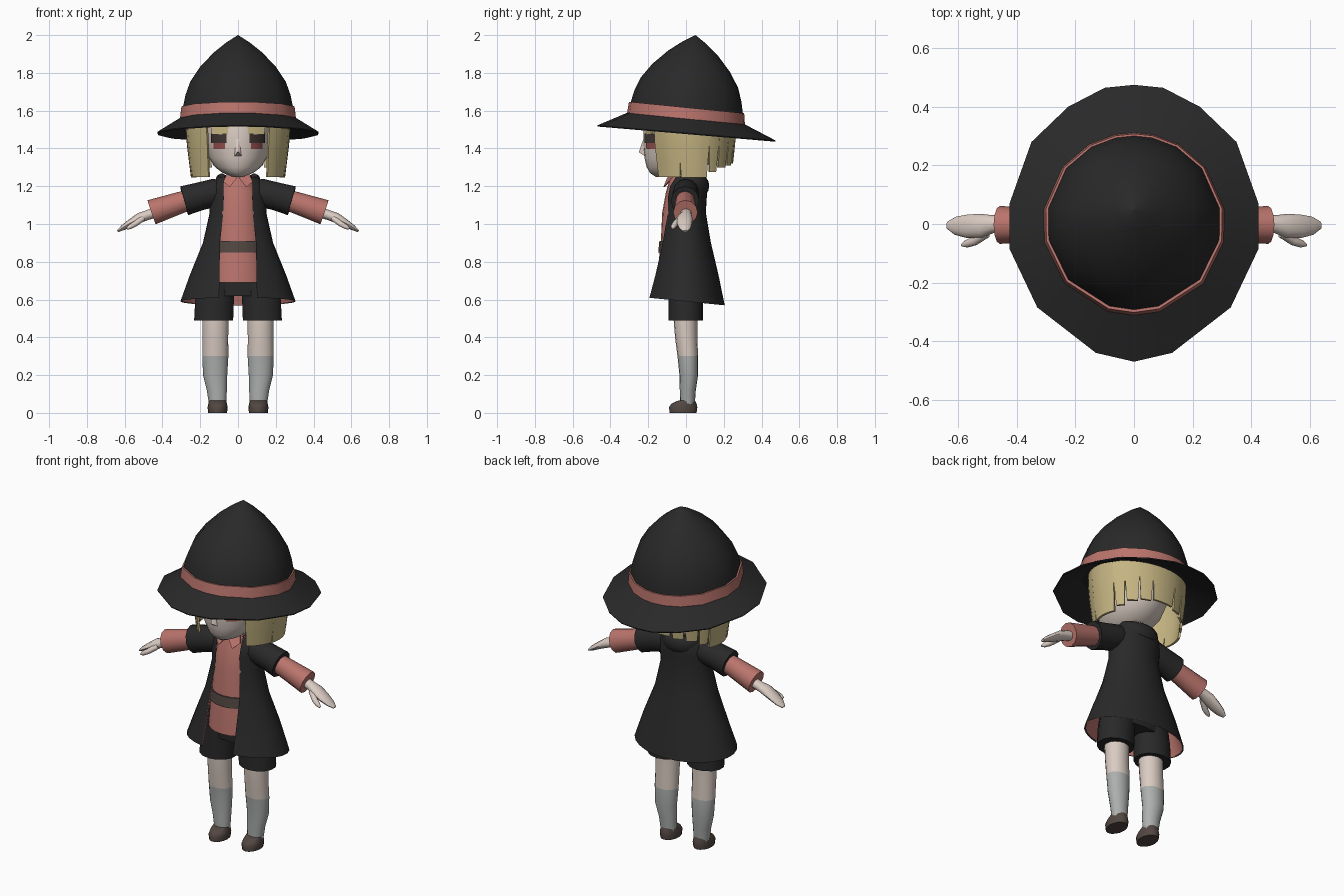
import bpy, bmesh, math
from mathutils import Vector

if "Cube" in bpy.data.objects:
    bpy.data.objects.remove(bpy.data.objects["Cube"])

def material(name, r, g, b):
    m = bpy.data.materials.new(name)
    m.diffuse_color = (r, g, b, 1)
    m.use_nodes = True
    m.node_tree.nodes["Principled BSDF"].inputs["Base Color"].default_value = m.diffuse_color
    return m

BLACK = material("charcoal cloth", .022, .022, .022)
RED = material("dusty red cloth", .49, .175, .15)
HAIR = material("straw hair", .56, .46, .225)
SKIN = material("pale skin", .70, .60, .54)
SOCK = material("grey sock", .42, .43, .43)
SHOE = material("brown leather", .085, .062, .054)
LID = material("dark eye", .055, .04, .038)
IRIS = material("red eye", .32, .085, .08)

def finish(name, bm, mats, angle=40):
    bmesh.ops.remove_doubles(bm, verts=bm.verts, dist=1e-5)
    bmesh.ops.recalc_face_normals(bm, faces=bm.faces)
    me = bpy.data.meshes.new(name)
    bm.to_mesh(me)
    bm.free()
    for m in mats:
        me.materials.append(m)
    for p in me.polygons:
        p.use_smooth = True
    me.set_sharp_from_angle(angle=math.radians(angle))
    ob = bpy.data.objects.new(name, me)
    bpy.context.collection.objects.link(ob)
    return ob

def loft(name, rings, mats, closed=True, caps=True, rule=None, angle=40):
    """Skin a list of point rings; rule(i) gives the material slot of band i."""
    bm = bmesh.new()
    vs = [[bm.verts.new(p) for p in r] for r in rings]
    n = len(vs[0])
    for i in range(len(vs) - 1):
        for j in range(n if closed else n - 1):
            k = (j + 1) % n
            f = bm.faces.new((vs[i][j], vs[i][k], vs[i + 1][k], vs[i + 1][j]))
            f.material_index = rule(i) if rule else 0
    if caps:
        bm.faces.new(vs[0])
        f = bm.faces.new(vs[-1])
        f.material_index = rule(len(vs) - 2) if rule else 0
    return finish(name, bm, mats, angle)

def ell(z, rx, yf, yb, cx=0, n=20, slope=0, t0=0, closed=True):
    """Horizontal elliptical ring, starting at the front, optionally open and tilted."""
    cy, ry, out = (yf + yb) / 2, (yb - yf) / 2, []
    for i in range(n):
        t = t0 + (2 * math.pi - 2 * t0) * i / (n if closed else n - 1)
        y = cy - ry * math.cos(t)
        out.append((cx + rx * math.sin(t), y, z + slope * y))
    return out

def tube(name, path, mat, n=12):
    """Tube along a mostly horizontal path of (centre, side radius, vertical radius)."""
    cs, rings = [Vector(p[0]) for p in path], []
    for i, (c, a, b) in enumerate(path):
        d = (cs[min(i + 1, len(cs) - 1)] - cs[max(i - 1, 0)]).normalized()
        s = Vector((0, 0, 1)).cross(d).normalized()
        u = d.cross(s)
        rings.append([cs[i] + s * a * math.cos(2 * math.pi * j / n)
                      + u * b * math.sin(2 * math.pi * j / n) for j in range(n)])
    return loft(name, rings, [mat])

# Hat: sixteen uneven corners, tilted back
half = [(0, .475), (.10, .465), (.225, .40), (.35, .28), (.425, .07),
        (.425, -.085), (.33, -.285), (.13, -.44), (0, -.47)]
brim = half + [(-x, y) for x, y in half[-2:0:-1]]
dirs = [Vector(p).normalized() for p in brim]
def hat_ring(r, z, c=0):
    return [(d.x * r, d.y * r + c, z - .1 * (d.y * r + c)) for d in dirs]
outer = [(x, y, 1.482 - .085 * y) for x, y in brim]
loft("hat_brim", [outer, hat_ring(.303, 1.562), hat_ring(.285, 1.55),
                  [(x * .995, y * .995, z - .006) for x, y, z in outer], outer], [BLACK], caps=False)
crown = [(.302, 1.55), (.297, 1.615), (.283, 1.68), (.258, 1.75), (.205, 1.83),
         (.13, 1.91), (.062, 1.965), (.0005, 2.005)]
loft("hat_crown", [hat_ring(r, z, .05 * ((z - 1.55) / .455) ** 1.3) for r, z in crown],
     [BLACK], angle=50)
loft("hat_band", [hat_ring(.30, 1.555), hat_ring(.312, 1.555), hat_ring(.305, 1.617, .003),
                  hat_ring(.29, 1.617, .003)], [RED], caps=False)

# Head, nose and neck: z, half width, front y, back y
HEAD = [(1.25, .03, -.16, -.05), (1.27, .08, -.19, .03), (1.30, .12, -.208, .10),
        (1.35, .153, -.22, .16), (1.42, .172, -.226, .20), (1.50, .185, -.226, .215),
        (1.58, .185, -.21, .21), (1.68, .13, -.13, .13)]
loft("head", [ell(*h, n=28) for h in HEAD], [SKIN])
loft("neck", [ell(1.15, .055, -.05, .06), ell(1.32, .055, -.05, .06)], [SKIN])
loft("nose", [[(-.022, -.212, 1.355), (.022, -.212, 1.355), (.012, -.222, 1.46), (-.012, -.222, 1.46)],
              [(-.004, -.25, 1.38), (.004, -.25, 1.38), (.003, -.236, 1.42), (-.003, -.236, 1.42)]],
     [SKIN], angle=70)

def face_y(x, z):
    for a, b in zip(HEAD, HEAD[1:]):
        if a[0] <= z <= b[0]:
            t = (z - a[0]) / (b[0] - a[0])
            rx, yf, yb = (a[k] + (b[k] - a[k]) * t for k in (1, 2, 3))
            return (yf + yb) / 2 - (yb - yf) / 2 * math.sqrt(1 - (x / rx) ** 2)

# Eyes: thin plates that follow the face
def face_plate(name, s, x0, x1, z0, z1, mat, off):
    rings = []
    for i in range(6):
        x = x0 + (x1 - x0) * i / 5
        rings.append([(s * x, face_y(x, z) - o, z)
                      for z, o in ((z0, off), (z1, off), (z1, off - .004), (z0, off - .004))])
    loft(name, rings, [mat])

# Hair: tapered strands around the head (start angle, end angle, bottom height)
def hair_point(deg, z):
    t, k = math.radians(deg), 1 - .45 * max(0, 1.47 - z)
    ry = .25 if deg < 90 else .235
    return Vector((.277 * k * math.sin(t), .03 - ry * k * math.cos(t), z))

def strand(name, s, a0, a1, zb):
    rings = []
    for i in range(5):
        z, taper = 1.585 + (zb - 1.585) * i / 4, max(0, i - 2) * .9
        row = [hair_point(a0 + taper + (a1 - a0 - 2 * taper) * j / 5, z) for j in range(6)]
        inner = [Vector((p.x * .95, .03 + (p.y - .03) * .95, p.z)) for p in row]
        rings.append([(p.x * s, p.y, p.z) for p in row + inner[::-1]])
    loft(name, rings, [HAIR])

STRANDS = [(-1.8, 32, 1.475), (37, 76, 1.25), (74, 114, 1.247), (114, 129, 1.275),
           (129, 147, 1.30), (147, 164, 1.31), (164, 181.8, 1.32)]

# Tunic with belt and collar
TUNIC = [(.69, .155, -.152, .12), (.85, .145, -.140, .11), (.91, .135, -.133, .10),
         (1.06, .12, -.126, .09), (1.17, .11, -.106, .09), (1.255, .065, -.08, .07)]
loft("tunic", [ell(*t) for t in TUNIC], [RED])
loft("belt", [ell(.85, .142, -.136, .11), ell(.85, .15, -.147, .115),
              ell(.91, .141, -.141, .107), ell(.91, .13, -.13, .10)], [SHOE], caps=False)

# Coat with red lining, open at the front: z, half width, front, back, opening
COAT = [(.59, .305, -.205, .205, .1), (.73, .255, -.175, .172, .098), (.9, .186, -.143, .132, .095),
        (1.06, .15, -.112, .105, .078), (1.14, .155, -.11, .11, .075), (1.2, .148, -.1, .11, .078),
        (1.25, .105, -.075, .1, .07)]
def coat(name, g, mat):
    loft(name, [ell(z + g * .3, rx - g, yf + g, yb - g, n=25, slope=-.1 * (z < .7),
                    t0=math.asin(xo / (rx - g)), closed=False)
                for z, rx, yf, yb, xo in COAT], [mat], closed=False, caps=False)
coat("coat", 0, BLACK)
coat("coat_lining", .007, RED)
loft("coat_shoulder_top", [ell(1.245, .106, -.06, .10), ell(1.255, .06, -.045, .06)], [BLACK], caps=False)

# Hood roll behind the neck
hood = []
for i in range(13):
    t = math.radians(-115 + 230 * i / 12)
    k = .45 + .55 * math.cos(t / 2.1)
    hood.append(((.09 * math.sin(t), .025 + .062 * math.cos(t), 1.222 - .02 * math.cos(t)),
                 .036 * k, .052 * k))
tube("hood", hood, BLACK)
loft("hips", [ell(.62, .2, -.085, .09), ell(.70, .2, -.09, .095), ell(.9, .12, -.09, .09)], [BLACK])

for s, side in ((1, "left"), (-1, "right")):
    # face and hair
    face_plate(side + "_eye_lid", s, .06, .143, 1.43, 1.478, LID, .007)
    face_plate(side + "_eye_iris", s, .07, .13, 1.397, 1.435, IRIS, .005)
    for i, (a, b, z) in enumerate(STRANDS):
        strand(f"{side}_hair_strand_{i}", s, a, b, z)
    # collar flap
    loft(side + "_collar", [[(s * x, y - d, z) for x, y, z in
         ((.003, -.092, 1.245), (.045, -.112, 1.195), (.078, -.085, 1.225), (.06, -.06, 1.262))]
         for d in (0, .008)], [RED])
    # arm: coat sleeve, red sleeve, hand
    def arm(name, path, mat):
        tube(f"{side}_{name}", [((s * x, y, z), a, b) for x, y, z, a, b in path], mat)
    arm("coat_sleeve", [(.07, 0, 1.175, .06, .06), (.12, 0, 1.165, .07, .075),
                        (.2, -.003, 1.147, .07, .074), (.285, -.005, 1.123, .075, .079),
                        (.275, -.005, 1.126, .06, .06)][:4], BLACK)
    arm("red_sleeve", [(.25, -.004, 1.128, .05, .055), (.3, -.004, 1.115, .053, .057),
                       (.458, -.003, 1.062, .065, .067)], RED)
    arm("hand", [(.44, 0, 1.06, .03, .028), (.48, 0, 1.047, .03, .026), (.52, -.006, 1.033, .041, .027),
                 (.57, -.008, 1.005, .04, .02), (.61, -.006, .98, .031, .014),
                 (.637, -.004, .962, .013, .006)], SKIN)
    arm("thumb", [(.505, -.03, 1.03, .018, .016), (.545, -.058, 1.0, .016, .015),
                  (.572, -.068, .985, .013, .013), (.588, -.072, .975, .005, .005)], SKIN)
    # shorts leg
    loft(side + "_shorts_leg", [ell(z, rx, -.092, .09, s * c, 14) for z, c, rx in
                                ((.49, .129, .106), (.6, .124, .105), (.74, .105, .1))], [BLACK])
    # leg with sock below z = .3
    leg = [(.04, .108, -.03, .046, .045), (.12, .112, -.033, .052, .053), (.2, .121, -.035, .064, .064),
           (.3, .12, -.045, .064, .069), (.4, .12, -.058, .06, .068), (.5, .119, -.066, .06, .07),
           (.65, .119, -.066, .06, .07)]
    loft(side + "_leg", [ell(z, rx, yf, yb, s * c, 16) for z, c, yf, yb, rx in leg],
         [SOCK, SKIN], rule=lambda i: int(i >= 3))
    # shoe
    loft(side + "_shoe", [ell(z, rx, yf, yb, s * .108, 16) for z, rx, yf, yb in
                          ((0, .05, -.087, .056), (.03, .053, -.09, .06), (.048, .049, -.078, .056),
                           (.066, .046, -.04, .048))], [SHOE])
